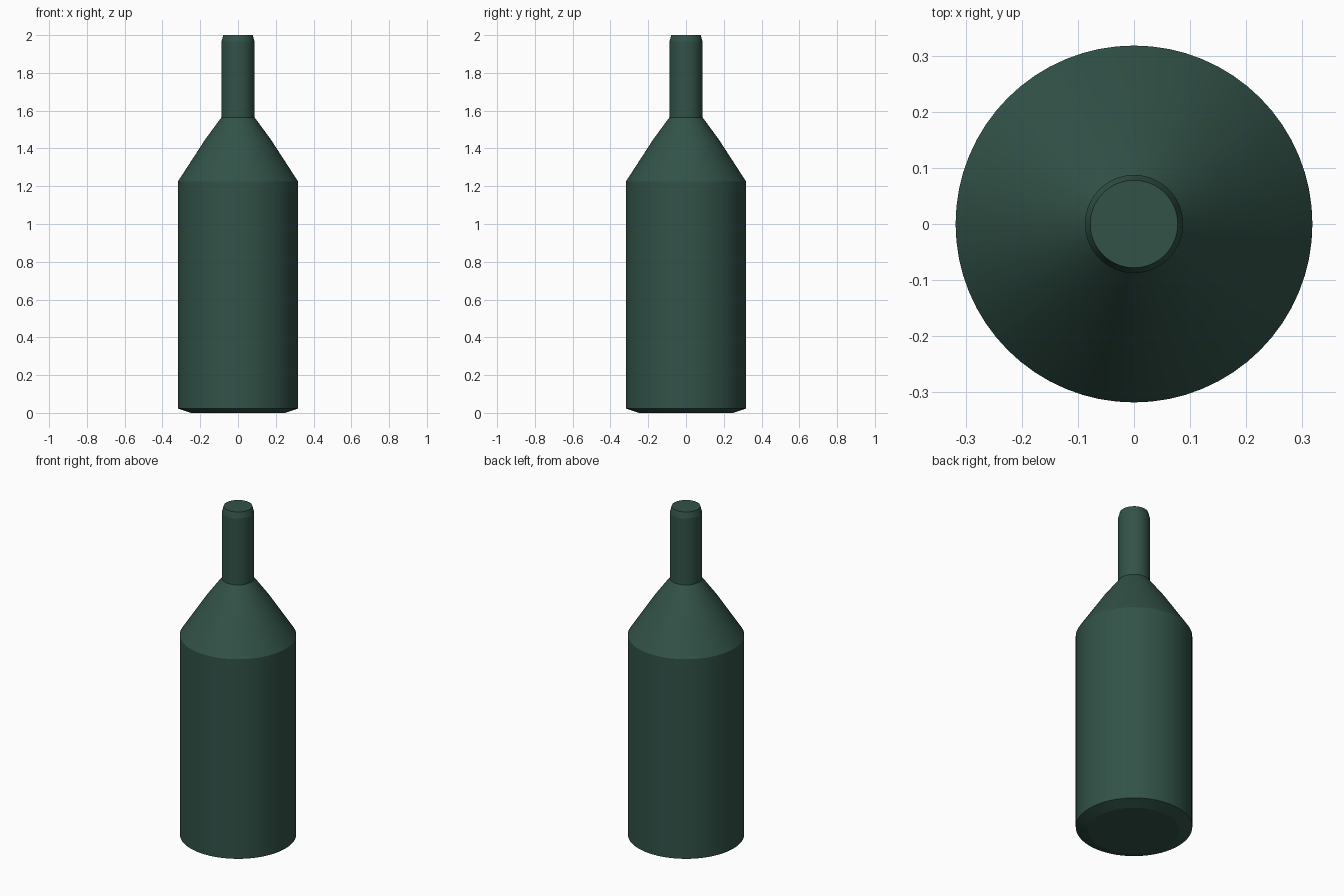
import bpy, bmesh, math

if "Cube" in bpy.data.objects:
    bpy.data.objects.remove(bpy.data.objects["Cube"])

# Bottle silhouette as (radius, height), bottom to top
PROFILE = [(0.25, 0.0), (0.318, 0.023), (0.318, 1.225), (0.174, 1.447),
           (0.0875, 1.565), (0.0875, 1.965), (0.078, 2.0)]
SIDES = 64

glass = bpy.data.materials.new("dark green glass")
glass.diffuse_color = (0.032, 0.085, 0.065, 1)
glass.use_nodes = True
glass.node_tree.nodes["Principled BSDF"].inputs["Base Color"].default_value = glass.diffuse_color

# Lathe the profile into stacked rings
bm = bmesh.new()
rings = []
for r, z in PROFILE:
    rings.append([bm.verts.new((r * math.cos(2 * math.pi * i / SIDES),
                                r * math.sin(2 * math.pi * i / SIDES), z))
                  for i in range(SIDES)])
for low, high in zip(rings, rings[1:]):
    for i in range(SIDES):
        j = (i + 1) % SIDES
        bm.faces.new((low[i], low[j], high[j], high[i]))

# Flat base and flat mouth
bm.faces.new(rings[0][::-1])
bm.faces.new(rings[-1])

mesh = bpy.data.meshes.new("bottle")
bm.to_mesh(mesh)
bm.free()
mesh.materials.append(glass)
bottle = bpy.data.objects.new("bottle", mesh)
bpy.context.collection.objects.link(bottle)

# Smooth around the body, crisp at the shoulder, rims and base
bpy.context.view_layer.objects.active = bottle
bottle.select_set(True)
bpy.ops.object.shade_smooth_by_angle(angle=math.radians(12))
